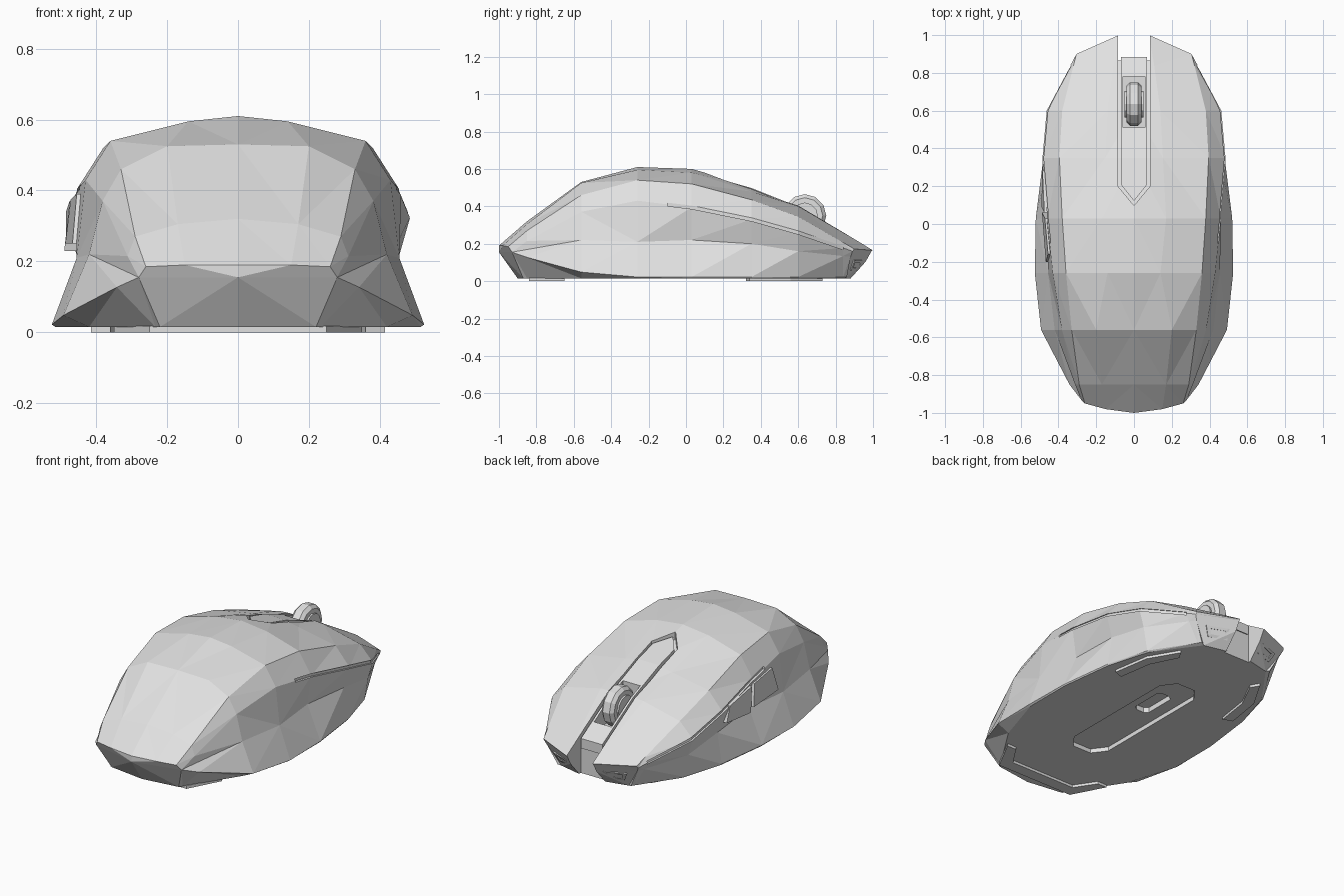
import bpy, bmesh
from mathutils import Vector

cube = bpy.data.objects.get("Cube")
if cube:
    bpy.data.objects.remove(cube, do_unlink=True)

grey = bpy.data.materials.new("light_grey")
grey.use_nodes = True
colour = (0.75, 0.75, 0.75, 1)
grey.diffuse_color = colour
grey.node_tree.nodes["Principled BSDF"].inputs["Base Color"].default_value = colour


def finish(name, bm):
    bmesh.ops.remove_doubles(bm, verts=bm.verts, dist=0.0005)
    bmesh.ops.recalc_face_normals(bm, faces=bm.faces)
    mesh = bpy.data.meshes.new(name)
    bm.to_mesh(mesh)
    bm.free()
    mesh.materials.append(grey)
    ob = bpy.data.objects.new(name, mesh)
    bpy.context.collection.objects.link(ob)
    return ob


def loft(name, sections):
    """Closed solid through rings of equal length."""
    bm = bmesh.new()
    rings = [[bm.verts.new(p) for p in s] for s in sections]
    n = len(rings[0])
    for a, b in zip(rings, rings[1:]):
        for i in range(n):
            j = (i + 1) % n
            bm.faces.new((a[i], a[j], b[j], b[i]))
    bm.faces.new(rings[0])
    bm.faces.new(rings[-1])
    return finish(name, bm)


def prism(name, points, push):
    push = Vector(push)
    return loft(name, [points, [Vector(p) + push for p in points]])


def box(name, x, y, z):
    ring = [(x[0], y[0], z[0]), (x[1], y[0], z[0]), (x[1], y[1], z[0]), (x[0], y[1], z[0])]
    return prism(name, ring, (0, 0, z[1] - z[0]))


def cut(targets, cutter):
    cutter.hide_render = True
    for ob in targets:
        mod = ob.modifiers.new("cut", 'BOOLEAN')
        mod.operation, mod.solver, mod.object = 'DIFFERENCE', 'EXACT', cutter
        bpy.context.view_layer.objects.active = ob
        bpy.ops.object.modifier_apply(modifier=mod.name)
    bpy.data.objects.remove(cutter, do_unlink=True)


def at(rail, y):
    """Point on a rail of (y, x, z) knots, held inside its ends."""
    y = min(max(y, rail[0][0]), rail[-1][0])
    for a, b in zip(rail, rail[1:]):
        if y <= b[0]:
            t = (y - a[0]) / (b[0] - a[0])
            return Vector((a[1] + t * (b[1] - a[1]), y, a[2] + t * (b[2] - a[2])))


# Lengthwise rails of the shell, from the spine round to the base
spine = [(-1, 0, .19), (-.85, 0, .32), (-.56, 0, .53), (-.26, 0, .61), (.03, 0, .6),
         (.35, 0, .51), (.6, 0, .41), (.89, 0, .24), (1.03, 0, .165)]
crown = [(-.98, .15, .19), (-.85, .17, .305), (-.56, .2, .525), (-.26, .14, .595),
         (.03, .17, .58), (.6, .14, .4), (.89, .1, .23), (1, .08, .165)]
shoulder = [(-.95, .26, .185), (-.85, .29, .27), (-.56, .33, .46), (-.26, .36, .54),
            (.03, .38, .52), (.35, .395, .435), (.6, .38, .345), (.9, .305, .172)]
crease = [(-.93, .28, .155), (-.79, .335, .26), (-.52, .39, .39), (-.26, .43, .43),
          (.03, .46, .395), (.35, .487, .33), (.6, .465, .26), (.89, .31, .16)]
waist = [(-.93, .28, .155), (-.56, .42, .22), (-.26, .455, .21), (.03, .435, .22),
         (.35, .45, .2), (.6, .435, .16), (.88, .295, .13)]
rim = [(-.93, .28, .155), (-.8, .38, .11), (-.58, .49, .05), (-.26, .525, .022),
       (.03, .52, .022), (.35, .48, .022), (.6, .41, .022), (.86, .24, .022)]
sole = [(-.87, .22, .015), (-.56, .42, .015), (-.26, .515, .015), (.03, .515, .015),
        (.35, .475, .015), (.6, .4, .015), (.85, .22, .015)]
keel = [(-.9, 0, .015), (.9, 0, .015)]
rails = [spine, crown, shoulder, crease, waist, rim, sole, keel]
stations = [-.85, -.56, -.26, .03, .35, .6, .84]

# Main shell, built as two matching halves
bm = bmesh.new()
for side in (1, -1):
    def vert(p):
        return bm.verts.new((p[0] * side, p[1], p[2]))

    rows = [[vert(at(r, y)) for r in rails] for y in [-2] + stations + [2]]
    for a, b in zip(rows, rows[1:]):
        for i in range(len(rails) - 1):
            bm.faces.new((a[i], a[i + 1], b[i + 1], b[i]))
    for row, lip in ((rows[0], (0, -1, .155)), (rows[-1], (0, 1.03, .16))):
        mid = vert(lip)
        bm.faces.new(row[:4] + [mid])
        bm.faces.new([mid] + row[3:])
bmesh.ops.remove_doubles(bm, verts=bm.verts, dist=0.001)
bmesh.ops.dissolve_degenerate(bm, edges=bm.edges, dist=0.0005)
bmesh.ops.triangulate(bm, faces=bm.faces)
shell = finish("shell", bm)


# Pointed channel between the main buttons and the strip that lies in it
def strip(name, stops, top, bottom):
    rings = []
    for y, w in stops:
        z = at(spine, y).z
        rings.append([(-w, y, z + top), (w, y, z + top), (w, y, z + bottom), (-w, y, z + bottom)])
    return loft(name, rings)


w = .085
cut([shell], strip("channel_cutter", [(.1, .002), (.2, w), (.35, w), (.6, w), (.89, w), (1.1, w)], .3, -.045))
cut([shell], box("nose_cutter", (-w, w), (.865, 1.2), (-.2, .6)))
w = .07
centre_strip = strip("centre_strip", [(.125, .002), (.21, w), (.35, w), (.6, w), (.885, w)], -.012, -.07)
cut([shell, centre_strip], box("wheel_slot_cutter", (-.057, .057), (.51, .78), (.24, .7)))

# Seams under the main buttons
for side in (1, -1):
    rings = []
    for y in (-.1, .03, .35, .6, .84):
        p = at(crease, y)
        p.x *= side
        rings.append([p + Vector((dx, 0, dz)) for dx, dz in
                      ((-.013, -.009), (.013, -.009), (.013, .009), (-.013, .009))])
    cut([shell], loft("seam_cutter", rings))

# Scroll wheel: bevelled tyre with raised hubs
def wheel(name, radius, width, bevel):
    bm = bmesh.new()
    bmesh.ops.create_cone(bm, cap_ends=True, segments=12, radius1=radius, radius2=radius, depth=width)
    if bevel:
        rims = [e for e in bm.edges if abs(e.verts[0].co.z - e.verts[1].co.z) < .001]
        bmesh.ops.bevel(bm, geom=rims, offset=bevel, segments=1, affect='EDGES')
    ob = finish(name, bm)
    ob.rotation_euler = (0, 1.5708, 0)
    ob.location = (0, .635, .35)
    return ob


wheel("scroll_wheel", .115, .08, .018)
wheel("wheel_hub", .07, .1, 0)

# Thumb buttons on the right flank
prism("thumb_button_front", [(-.485, .31, .25), (-.485, .28, .34), (-.475, .06, .37), (-.49, .09, .23)], (.07, 0, 0))
prism("thumb_button_rear", [(-.487, .06, .25), (-.472, .03, .375), (-.455, -.16, .39), (-.467, -.2, .25)], (.07, 0, 0))

# Vents on the nose, each a thin frame around a slimmer bar
for side, label in ((1, "left"), (-1, "right")):
    top_in, top_out = Vector((.085, .993, .162)), Vector((.31, .89, .16))
    low_in, low_out = Vector((.06, .885, .015)), Vector((.22, .85, .015))

    def on_nose(u, v):
        p = top_in.lerp(top_out, u).lerp(low_in.lerp(low_out, u), v)
        return Vector((p.x * side, p.y, p.z))

    def vent(name, u, v, push):
        return prism(name, [on_nose(a, b) for a, b in
                            ((u, v), (1 - u, v), (1 - u, 1 - v), (u, 1 - v))], push)

    frame = vent(label + "_vent", .2, .32, (side * .003, .008, -.004))
    cut([frame], vent("vent_cutter", .3, .41, (side * .02, .05, -.02)))

# Underside: sensor bay, sensor hole and glide feet
bay = [(-.12, -.36), (-.06, -.44), (.06, -.44), (.12, -.36), (.12, .36), (.06, .44), (-.06, .44), (-.12, .36)]
cut([shell], prism("bay_cutter", [(x, y, -.05) for x, y in bay], (0, 0, .09)))
cut([shell], prism("sensor_cutter", [(x * .4, .16 + y * .25, -.05) for x, y in bay], (0, 0, .12)))


def foot(name, outline):
    prism(name, [(x, y, 0) for x, y in outline], (0, 0, .018))


foot("rear_foot", [(-.35, -.65), (-.25, -.84), (.25, -.84), (.35, -.65), (.29, -.65), (.21, -.77),
                   (-.21, -.77), (-.29, -.65)])
for side, label in ((1, "left"), (-1, "right")):
    foot(label + "_front_foot", [(side * x, y) for x, y in
                                 ((.415, .34), (.36, .32), (.33, .52), (.25, .68), (.28, .73), (.38, .56))])
